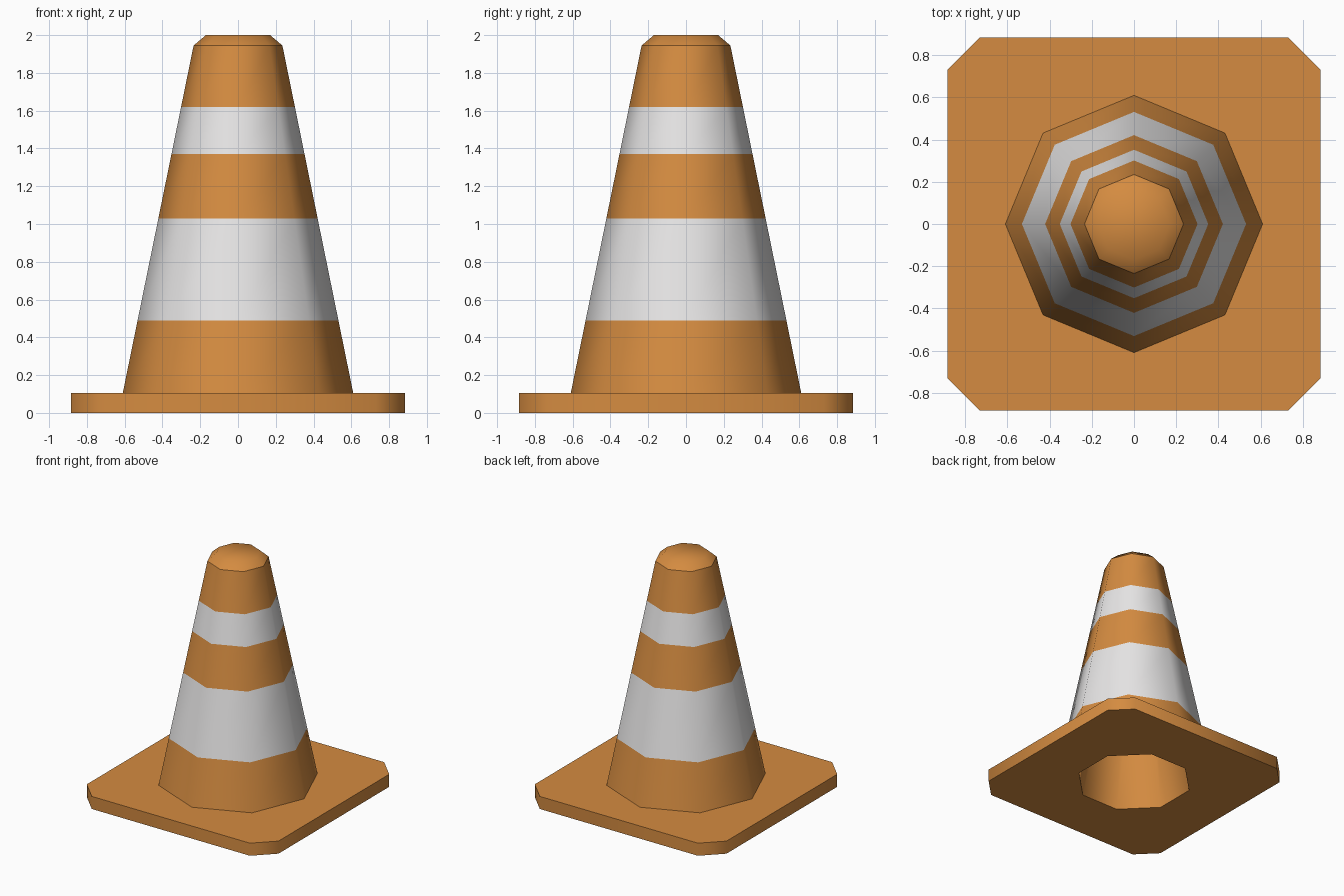
import bpy, bmesh, math

default = bpy.data.objects.get("Cube")
if default:
    bpy.data.objects.remove(default, do_unlink=True)


def material(name, color):
    m = bpy.data.materials.new(name)
    m.use_nodes = True
    m.diffuse_color = color
    m.node_tree.nodes["Principled BSDF"].inputs["Base Color"].default_value = color
    return m


ORANGE = material("orange plastic", (0.66, 0.26, 0.052, 1))
WHITE = material("reflective white", (0.80, 0.79, 0.79, 1))


def octagon(radius, z, turn=0.0):
    return [(radius * math.cos(turn + i * math.pi / 4),
             radius * math.sin(turn + i * math.pi / 4), z) for i in range(8)]


def chamfered_square(half, cut, z):
    corner = [(half, cut), (cut, half)]
    pts = []
    for k in range(4):
        c, s = round(math.cos(k * math.pi / 2)), round(math.sin(k * math.pi / 2))
        pts += [(x * c - y * s, x * s + y * c, z) for x, y in corner]
    return pts


def loft(name, rings, cap_start=False, cap_end=False, white_bands=(), crease_z=None):
    """Skin a stack of eight-point rings, smooth except at sharp edges."""
    bm = bmesh.new()
    loops = [[bm.verts.new(p) for p in ring] for ring in rings]
    for a, b in zip(loops, loops[1:]):
        for i in range(8):
            j = (i + 1) % 8
            bm.faces.new((a[i], a[j], b[j], b[i]))
    if cap_start:
        bm.faces.new(loops[0][::-1])
    if cap_end:
        bm.faces.new(loops[-1])
    bm.normal_update()
    for f in bm.faces:
        f.smooth = True
        z = f.calc_center_median().z
        f.material_index = int(any(lo < z < hi for lo, hi in white_bands))
    for e in bm.edges:
        on_crease = crease_z and all(abs(v.co.z - crease_z) < 1e-4 for v in e.verts)
        e.smooth = not on_crease and e.calc_face_angle(0) < math.radians(50)
    mesh = bpy.data.meshes.new(name)
    bm.to_mesh(mesh)
    bm.free()
    mesh.materials.append(ORANGE)
    mesh.materials.append(WHITE)
    obj = bpy.data.objects.new(name, mesh)
    bpy.context.collection.objects.link(obj)
    return obj


# Foot plate with an octagonal opening leading into the hollow inside
BASE_TOP = 0.105
TURN = math.pi / 8
loft("base_plate", [
    octagon(0.14, 1.8, TURN),
    octagon(0.455, 0, TURN),
    chamfered_square(0.885, 0.73, 0),
    chamfered_square(0.885, 0.73, BASE_TOP),
    octagon(0.455, BASE_TOP, TURN),
], cap_start=True)

# Tapered body with two white bands and a bevelled tip
RIM = 1.945
R_LOW, R_HIGH = 0.61, 0.235
levels = [BASE_TOP, 0.49, 1.03, 1.37, 1.62, RIM]
body = [octagon(R_LOW + (R_HIGH - R_LOW) * (z - BASE_TOP) / (RIM - BASE_TOP), z)
        for z in levels]
loft("cone_body", body + [octagon(0.17, 2.0)], cap_end=True,
     white_bands=[(0.49, 1.03), (1.37, 1.62)], crease_z=RIM)
